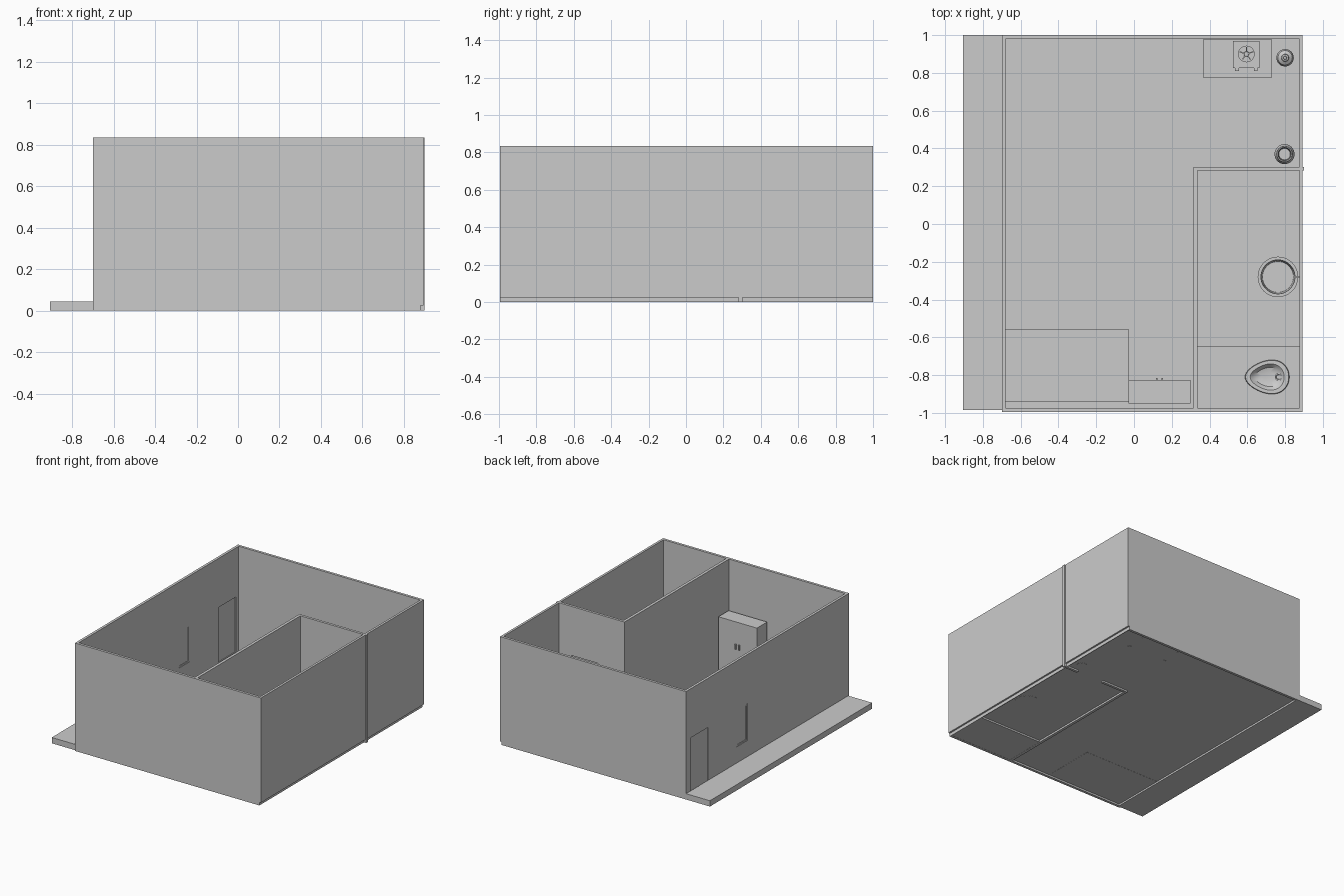
import bpy, bmesh, math

cube = bpy.data.objects.get("Cube")
if cube:
    bpy.data.objects.remove(cube, do_unlink=True)

GREY = (0.6, 0.6, 0.6, 1)
grey = bpy.data.materials.new("plain_grey")
grey.use_nodes = True
grey.diffuse_color = GREY
grey.node_tree.nodes["Principled BSDF"].inputs["Base Color"].default_value = GREY


def finish(name, bm, smooth=False):
    bmesh.ops.recalc_face_normals(bm, faces=bm.faces)
    mesh = bpy.data.meshes.new(name)
    bm.to_mesh(mesh)
    bm.free()
    mesh.materials.append(grey)
    ob = bpy.data.objects.new(name, mesh)
    bpy.context.collection.objects.link(ob)
    if smooth:
        bpy.ops.object.select_all(action="DESELECT")
        ob.select_set(True)
        bpy.context.view_layer.objects.active = ob
        bpy.ops.object.shade_smooth_by_angle(angle=math.radians(35))
    return ob


def box(name, x, y, z):
    """Box from (low, high) pairs."""
    bm = bmesh.new()
    bmesh.ops.create_cube(bm, size=1)
    for v in bm.verts:
        for i, (lo, hi) in enumerate((x, y, z)):
            v.co[i] = (lo + hi) / 2 + v.co[i] * (hi - lo)
    return finish(name, bm)


def cut(ob, *holes):
    for hole in holes:
        tool = box("cutter", *hole)
        mod = ob.modifiers.new("cut", "BOOLEAN")
        mod.operation, mod.solver, mod.object = "DIFFERENCE", "EXACT", tool
        bpy.ops.object.select_all(action="DESELECT")
        bpy.context.view_layer.objects.active = ob
        ob.select_set(True)
        bpy.ops.object.modifier_apply(modifier=mod.name)
        bpy.data.objects.remove(tool, do_unlink=True)


def loft(name, centre, profile, shape=lambda a: (math.cos(a), math.sin(a)), n=32):
    """Rings of (radius, height), each ring following the given outline."""
    bm = bmesh.new()
    rings = []
    for r, z in profile:
        ring = []
        for i in range(n):
            u, v = shape(2 * math.pi * i / n)
            ring.append(bm.verts.new((centre[0] + r * u, centre[1] + r * v, z)))
        rings.append(ring)
    for a, b in zip(rings, rings[1:]):
        for i in range(n):
            j = (i + 1) % n
            bm.faces.new((a[i], a[j], b[j], b[i]))
    bm.faces.new(rings[0])
    bm.faces.new(rings[-1])
    return finish(name, bm, True)


TOP, SILL, HEAD = 0.835, 0.025, 0.455
INX, INY = (-0.68, 0.875), (-0.975, 0.98)

# Outer walls with a recessed entrance door and window
entry = (0.73, 0.945), (0.03, HEAD)
window = (0.25, 0.38), (0.17, HEAD)
walls = box("outer_walls", (-0.70, 0.893), (-0.995, 1.0), (SILL, TOP))
cut(walls, (INX, INY, (-0.1, 1)), *[((-0.8, -0.6), *o) for o in (entry, window)])
for name, (y, z) in (("entrance_door", entry), ("window_pane", window)):
    box(name, (-0.694, -0.686), y, z)

# Window frame
(y0, y1), (z0, z1) = window
frame = box("window_frame", (-0.697, -0.683), (y0, y1), (z0, z1))
cut(frame, ((-0.8, -0.6), (y0 + 0.012, y1 - 0.012), (z0 + 0.012, z1 - 0.012)))

# Footing under the walls, left open below the floors
footing = box("wall_footing", (-0.70, 0.88), (-0.995, 1.0), (0, SILL))
cut(footing, (INX, INY, (-0.1, 0.2)))

# Partition walls around the washroom with a doorway
box("side_partition", (0.315, 0.337), (-0.98, 0.302), (0, TOP))
end_wall = box("end_partition", (0.33, 0.90), (0.282, 0.302), (0.001, TOP))
cut(end_wall, ((0.54, 0.77), (0.2, 0.4), (-0.1, HEAD)))
box("washroom_door", (0.54, 0.77), (0.284, 0.292), (0.03, HEAD))

# Floors and outside step
box("room_floor", (-0.69, 0.88), (-0.985, 0.99), (0.014, SILL))
box("toilet_platform", (0.335, 0.88), (-0.985, -0.645), (0.001, 0.045))
box("outside_step", (-0.905, -0.70), (-0.985, 1.0), (0, 0.045))

# Bed
box("bed", (-0.68, -0.03), (-0.94, -0.555), (0.013, 0.15))

# Cupboard with two doors and handles
box("cupboard", (-0.03, 0.30), (-0.95, -0.825), (0.02, 0.45))
for side in (-1, 1):
    x = 0.135 + side * 0.015
    box("cupboard_handle", (x - 0.004, x + 0.004), (-0.826, -0.815), (0.24, 0.28))

# Kitchen table
box("table_top", (0.365, 0.73), (0.775, 0.978), (0.235, 0.25))
for x in (0.375, 0.70):
    for y in (0.785, 0.948):
        box("table_leg", (x, x + 0.02), (y, y + 0.02), (0.012, 0.236))

# Single burner stove
stove = (0.595, 0.90)
box("stove_body", (0.525, 0.665), (0.825, 0.97), (0.25, 0.285))
loft("stove_burner", stove, [(0.044, 0.284), (0.044, 0.295), (0.037, 0.295),
                             (0.037, 0.288), (0.014, 0.288), (0.012, 0.297)])
for i in range(5):
    arm = box("pan_support", (0.012, 0.044), (-0.003, 0.003), (0.289, 0.302))
    arm.location = (*stove, 0)
    arm.rotation_euler.z = math.pi / 2 + i * math.tau / 5
for x in (0.545, 0.645):
    box("stove_knob", (x - 0.01, x + 0.01), (0.81, 0.826), (0.258, 0.278))

# Gas cylinder
loft("gas_cylinder", (0.80, 0.88),
     [(0.038, SILL), (0.046, 0.045), (0.046, 0.15), (0.038, 0.175), (0.02, 0.187),
      (0.018, 0.205), (0.01, 0.206), (0.008, 0.22)])

# Water pot and large water drum, both open
loft("water_pot", (0.797, 0.37),
     [(0.035, 0.013), (0.053, 0.05), (0.053, 0.08), (0.036, 0.115), (0.042, 0.13),
      (0.036, 0.13), (0.032, 0.115), (0.046, 0.08), (0.03, 0.03)])
drum = (0.762, -0.28)
loft("water_drum", drum,
     [(0.088, 0.013), (0.098, 0.19), (0.107, 0.19), (0.107, 0.2), (0.09, 0.2),
      (0.082, 0.035)], n=48)

# Tap above the drum
box("tap_pipe", (0.845, 0.88), (-0.285, -0.275), (0.27, 0.28))
box("tap_spout", (0.845, 0.855), (-0.285, -0.275), (0.25, 0.28))


# Squat toilet: an egg outline, broad towards the outer wall
def egg(a):
    c, s = math.cos(a), math.sin(a)
    return c * 1.2, s * (0.9 + 0.22 * c)


loft("toilet_pan", (0.705, -0.81),
     [(0.085, 0.044), (0.098, 0.07), (0.095, 0.077), (0.075, 0.077), (0.068, 0.07),
      (0.055, 0.055), (0.03, 0.049)], egg, 40)
loft("toilet_drain", (0.765, -0.81),
     [(0.02, 0.048), (0.02, 0.062), (0.013, 0.062), (0.011, 0.052)], n=20)
